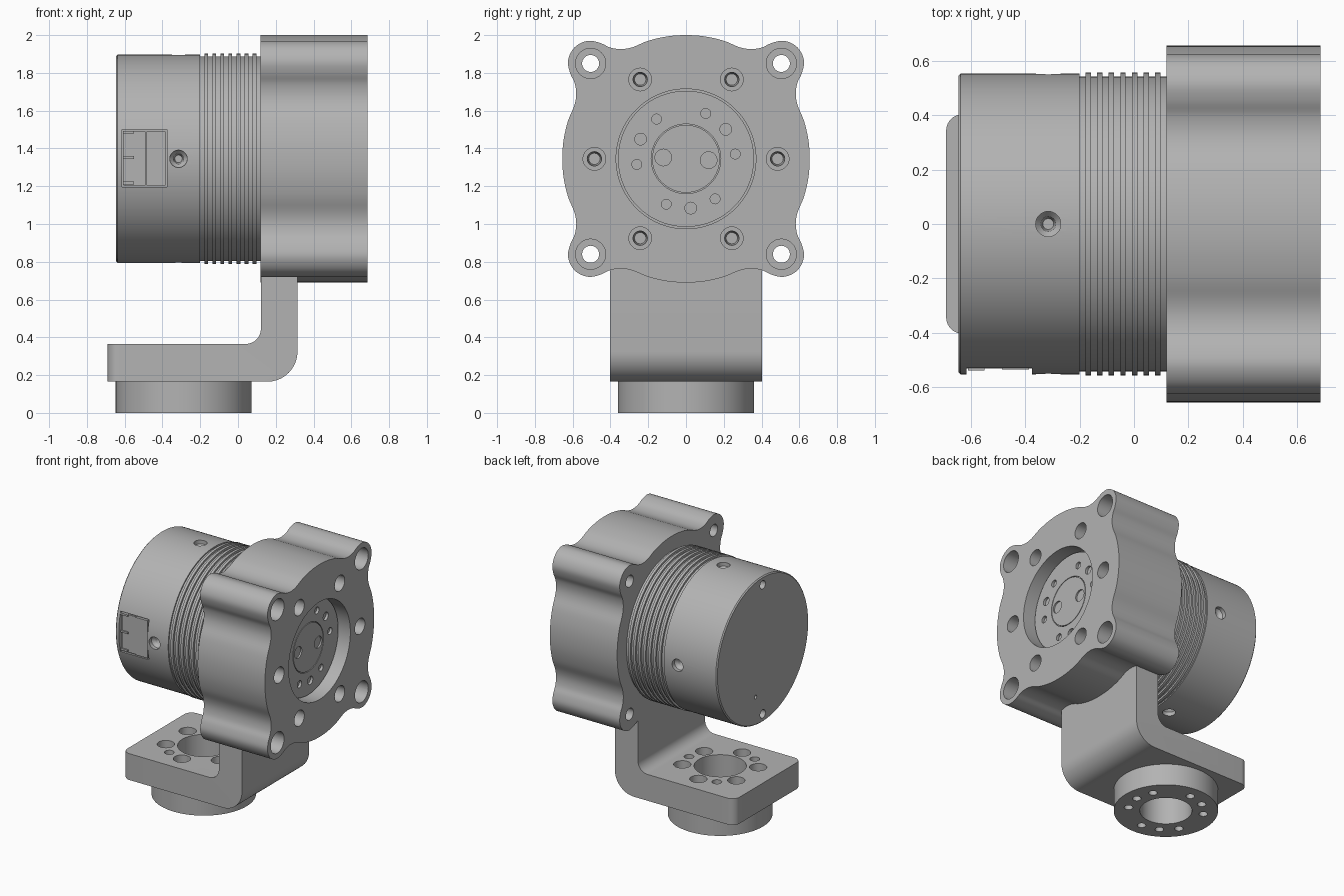
import bpy, bmesh, math
from mathutils import Matrix, Vector

if "Cube" in bpy.data.objects:
    bpy.data.objects.remove(bpy.data.objects["Cube"])

ZC = 1.345                      # height of the motor axis
FX = -0.2875                    # x of the foot axis
grey = bpy.data.materials.new("metal grey")
grey.diffuse_color = (0.45, 0.45, 0.45, 1)
grey.use_nodes = True
grey.node_tree.nodes["Principled BSDF"].inputs["Base Color"].default_value = grey.diffuse_color


def finish(bm, name):
    bmesh.ops.recalc_face_normals(bm, faces=bm.faces)
    me = bpy.data.meshes.new(name)
    bm.to_mesh(me)
    bm.free()
    ob = bpy.data.objects.new(name, me)
    bpy.context.collection.objects.link(ob)
    me.materials.append(grey)
    return ob


def lathe(bm, profile, origin, axis, n=32):
    """Solid of revolution; profile is (distance along axis, radius)."""
    rot = Vector(axis).to_track_quat('Z', 'Y').to_matrix().to_4x4()
    mat = Matrix.Translation(origin) @ rot
    rings = [[bm.verts.new(mat @ Vector((r * math.cos(math.tau * i / n),
                                         r * math.sin(math.tau * i / n), t)))
              for i in range(n)] for t, r in profile]
    for a, b in zip(rings, rings[1:]):
        for i in range(n):
            j = (i + 1) % n
            bm.faces.new((a[i], a[j], b[j], b[i]))
    bm.faces.new(rings[0])
    bm.faces.new(rings[-1])


def turned(name, profile, origin, axis, n=96):
    bm = bmesh.new()
    lathe(bm, profile, origin, axis, n)
    return finish(bm, name)


def prism(name, pts, to3d, a, b):
    """Extrude a closed outline between the depths a and b."""
    bm = bmesh.new()
    lo = [bm.verts.new(to3d(p, a)) for p in pts]
    hi = [bm.verts.new(to3d(p, b)) for p in pts]
    bm.faces.new(lo)
    bm.faces.new(hi)
    for i in range(len(pts)):
        j = (i + 1) % len(pts)
        bm.faces.new((lo[i], lo[j], hi[j], hi[i]))
    return finish(bm, name)


def box(name, x0, x1, y0, y1, z0, z1):
    return prism(name, [(x0, z0), (x1, z0), (x1, z1), (x0, z1)],
                 lambda p, d: (p[0], d, p[1]), y0, y1)


def activate(ob):
    bpy.ops.object.select_all(action='DESELECT')
    ob.select_set(True)
    bpy.context.view_layer.objects.active = ob


def cut(ob, cutter):
    cutter.hide_render = True
    m = ob.modifiers.new("cut", 'BOOLEAN')
    m.operation, m.solver, m.object = 'DIFFERENCE', 'EXACT', cutter
    activate(ob)
    bpy.ops.object.modifier_apply(modifier=m.name)
    bpy.data.objects.remove(cutter)


def drill(ob, holes):
    """holes: list of (profile, origin, axis)."""
    bm = bmesh.new()
    for h in holes:
        lathe(bm, *h)
    cut(ob, finish(bm, "drill_cutter"))


def arc(cx, cz, r, a0, a1, n=14):
    return [(cx + r * math.cos(math.radians(a0 + (a1 - a0) * i / n)),
             cz + r * math.sin(math.radians(a0 + (a1 - a0) * i / n))) for i in range(n + 1)]


# Lobed flange outline: one eighth, mirrored and turned, then smoothed
eighth = [(.655, 0), (.648, .1), (.625, .2), (.592, .28), (.581, .34), (.589, .4),
          (.612, .45), (.625, .505), (.616, .55), (.59, .59)]
quarter = eighth + [(b, a) for a, b in eighth[-2:0:-1]]
key = []
for c, s in ((1, 0), (0, 1), (-1, 0), (0, -1)):
    key += [Vector((c * a - s * b, s * a + c * b)) for a, b in quarter]
outline = []
for i in range(len(key)):
    p0, p1, p2, p3 = (key[(i + k) % len(key)] for k in (-1, 0, 1, 2))
    for t in (0, .25, .5, .75):
        outline.append(p1 + .5 * t * ((p2 - p0) + t * ((2 * p0 - 5 * p1 + 4 * p2 - p3)
                                      + t * (3 * (p1 - p2) + p3 - p0))))
flange = prism("flange", outline, lambda p, d: (d, p[0], ZC + p[1]), .12, .685)

# Flange recess, corner through holes and six blind screw holes
IN = (-1, 0, 0)
holes = [([(-.05, .37), (.115, .37)], (.685, 0, ZC), IN, 96)]
for sy in (-1, 1):
    for sz in (-1, 1):
        holes.append(([(-.05, .08), (.2, .08), (.2, .045), (.7, .045)],
                      (.685, .505 * sy, ZC + .505 * sz), IN))
for k in range(6):
    a = math.radians(60 * k)
    holes.append(([(-.05, .06), (.1, .06), (.1, .038), (.2, .03)],
                  (.685, .485 * math.cos(a), ZC + .485 * math.sin(a)), IN))
drill(flange, holes)

# Output hub in the recess: ring of screw holes and pin holes
hub = turned("output_hub", [(0, .36), (.03, .36)], (.56, 0, ZC), (1, 0, 0))
holes = [([(-.05, .184), (.012, .184)], (.59, 0, ZC), IN, 64)]
for k in range(9):
    a = math.radians(6 + 40 * k)
    if k % 3 == 1:
        a -= math.radians(8)
    r = .031 if k % 3 == 1 else .026
    a = math.radians((5.5, 36.5, 66.5, 126.5, 156.5, 186.5, 246.5, 275.5, 306)[k])
    holes.append(([(-.05, r), (.025, r)], (.59, .262 * math.cos(a), ZC + .262 * math.sin(a)), IN))
drill(hub, holes)
cap = turned("hub_cap", [(0, .179), (.03, .179)], (.56, 0, ZC), (1, 0, 0), 64)
drill(cap, [([(-.05, .044), (.012, .044), (.025, .022)], (.59, .12 * s, ZC - .007 * s), IN)
            for s in (-1, 1)])

# Motor housing with cooling ribs
prof = [(-.645, .544), (-.637, .552), (-.2, .552), (-.2, .542)]
for k in range(8):
    x = -.178 + .0425 * k
    if x + .022 < .13:
        prof += [(x, .542), (x, .557), (x + .02, .557), (x + .02, .542)]
prof.append((.13, .542))
body = turned("motor_housing", prof, (0, 0, ZC), (1, 0, 0), 128)
holes = []
for d in (Vector((0, 1, 0)), Vector((0, -1, 0)), Vector((0, 0, 1)), Vector((0, 0, -1))):
    holes.append(([(-.05, .046), (.03, .046), (.05, .028), (.1, .02)],
                  Vector((-.315, 0, ZC)) + d * .552, -d))
for y, dz, r in ((0, .49, .032), (0, -.49, .032), (.086, -.33, .014)):
    holes.append(([(-.05, r), (.05, r)], (-.645, y, ZC + dz), (1, 0, 0)))
drill(body, holes)

# Connector pocket, its cover and pins
cut(body, box("pocket_cutter", -.615, -.375, -.7, -.515, 1.195, 1.5))
box("connector_cover", -.485, -.385, -.535, -.5, 1.205, 1.49)
box("connector_base", -.605, -.49, -.528, -.5, 1.205, 1.49)
for z in (1.21, 1.345, 1.478):
    box("connector_pin", -.61, -.55, -.538, -.5, z, z + .014)

# Bent bracket: upright, outer and inner bend, foot plate
side = ([(-.69, .165)] + arc(.155, .325, .16, -90, 0)
        + [(.315, .8), (.121, .8)] + arc(.041, .445, .08, 0, -90) + [(-.69, .365)])
bracket = prism("bracket", side, lambda p, d: (p[0], d, p[1]), -.403, .403)
bm = bmesh.new()
bm.from_mesh(bracket.data)
corner = [e for e in bm.edges if all(v.co.x < -.68 for v in e.verts)
          and abs(e.verts[0].co.z - e.verts[1].co.z) > .1]
bmesh.ops.bevel(bm, geom=corner, offset=.06, segments=8, profile=.5, affect='EDGES')
bm.to_mesh(bracket.data)
bm.free()

# Round foot, with matching bores and bolt holes through both parts
foot = turned("foot_ring", [(0, .36), (.17, .36)], (FX, 0, 0), (0, 0, 1))
UP = (0, 0, 1)
wide, narrow = [], []
for k in range(6):
    a = math.radians(30 + 60 * k)
    p = (FX + .262 * math.cos(a), .262 * math.sin(a), 0)
    wide.append(([(.1, .06), (.45, .06)], p, UP))
    narrow.append(([(-.05, .03), (.3, .03)], p, UP))
for k in range(3):
    a = math.radians(120 * k)
    p = (FX + .262 * math.cos(a), .262 * math.sin(a), 0)
    wide.append(([(.1, .034), (.45, .034)], p, UP))
    narrow.append(([(-.05, .03), (.3, .03)], p, UP))
bore = ([(-.05, .18), (.45, .18)], (FX, 0, 0), UP, 64)
drill(bracket, wide + [bore])
drill(foot, narrow + [bore])

# Smooth curved surfaces, keep machined edges sharp
for ob in list(bpy.context.scene.objects):
    activate(ob)
    bpy.ops.object.shade_smooth_by_angle(angle=math.radians(30))
